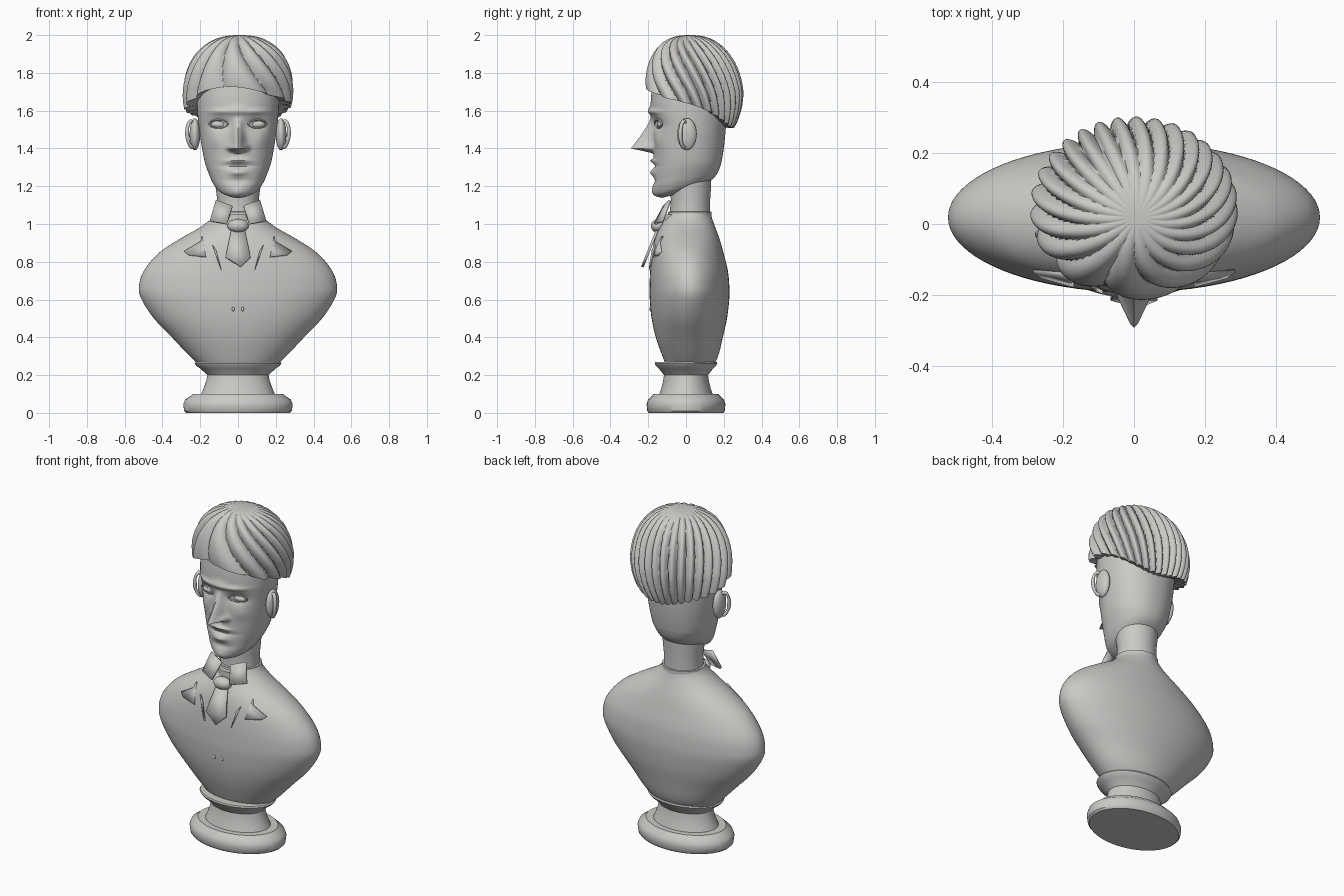
import bpy, bmesh
from math import sin, cos, pi, asin, sqrt, exp, radians
from mathutils import Vector

if "Cube" in bpy.data.objects:
    bpy.data.objects.remove(bpy.data.objects["Cube"], do_unlink=True)

stone = bpy.data.materials.new("pale_stone")
stone.use_nodes = True
stone.diffuse_color = (0.6, 0.59, 0.57, 1)
stone.node_tree.nodes["Principled BSDF"].inputs["Base Color"].default_value = (0.6, 0.59, 0.57, 1)


def finish(name, bm, angle=40):
    bmesh.ops.recalc_face_normals(bm, faces=bm.faces)
    mesh = bpy.data.meshes.new(name)
    bm.to_mesh(mesh)
    bm.free()
    mesh.materials.append(stone)
    obj = bpy.data.objects.new(name, mesh)
    bpy.context.collection.objects.link(obj)
    bpy.ops.object.select_all(action='DESELECT')
    obj.select_set(True)
    bpy.context.view_layer.objects.active = obj
    bpy.ops.object.shade_smooth_by_angle(angle=radians(angle))
    return obj


def skin(name, rings, angle=40):
    """Bridge equal closed rings of points and cap both ends."""
    bm = bmesh.new()
    rows = [[bm.verts.new(p) for p in ring] for ring in rings]
    n = len(rows[0])
    for a, b in zip(rows, rows[1:]):
        for i in range(n):
            j = (i + 1) % n
            bm.faces.new((a[i], a[j], b[j], b[i]))
    bm.faces.new(rows[0])
    bm.faces.new(rows[-1])
    return finish(name, bm, angle)


def sample(rows, z):
    """Smoothly interpolate (z, half width, front, back) rows."""
    k = max(i for i in range(len(rows) - 1) if rows[i][0] <= z or i == 0)
    t = (z - rows[k][0]) / (rows[k + 1][0] - rows[k][0])
    p = [rows[min(max(k + d, 0), len(rows) - 1)] for d in (-1, 0, 1, 2)]
    h = rows[k + 1][0] - rows[k][0]
    out = []
    for c in (1, 2, 3):
        m0 = (p[2][c] - p[0][c]) / (p[2][0] - p[0][0]) * h
        m1 = (p[3][c] - p[1][c]) / (p[3][0] - p[1][0]) * h
        out.append((2*t**3 - 3*t*t + 1) * p[1][c] + (t**3 - 2*t*t + t) * m0
                   + (3*t*t - 2*t**3) * p[2][c] + (t**3 - t*t) * m1)
    return out


def oval(z, rx, front, back, n, power=1.0):
    ring = []
    for i in range(n):
        a = 2 * pi * i / n
        c, s = cos(a), sin(a)
        c = abs(c) ** power * (1 if c > 0 else -1)
        s = abs(s) ** power * (1 if s > 0 else -1)
        ring.append(Vector((rx * c, (front + back) / 2 + (back - front) / 2 * s, z)))
    return ring


def levels(low, high, count):
    return [low + (high - low) * i / count for i in range(count + 1)]


def ball(name, loc, size, tilt=None):
    bm = bmesh.new()
    bmesh.ops.create_uvsphere(bm, u_segments=24, v_segments=14, radius=1)
    for v in bm.verts:
        v.co = Vector((v.co.x * size[0], v.co.y * size[1], v.co.z * size[2])) + Vector(loc)
    return finish(name, bm, 60)


def hoop(name, centre, across, up, thick):
    """Oval tube around a centre, spanned by two half-axis vectors."""
    centre, across, up = Vector(centre), Vector(across), Vector(up)
    normal = across.cross(up).normalized()
    bm = bmesh.new()
    n, m = 32, 10
    rows = []
    for i in range(n):
        a = 2 * pi * i / n
        d = across * cos(a) + up * sin(a)
        out = d.normalized()
        rows.append([bm.verts.new(centre + d + (out * cos(b) + normal * sin(b)) * thick)
                     for b in (2 * pi * k / m for k in range(m))])
    for i in range(n):
        a, b = rows[i], rows[(i + 1) % n]
        for k in range(m):
            bm.faces.new((a[k], a[(k + 1) % m], b[(k + 1) % m], b[k]))
    return finish(name, bm, 60)


def plate(name, points, thick):
    bm = bmesh.new()
    bm.faces.new([bm.verts.new(p) for p in points])
    obj = finish(name, bm, 20)
    mod = obj.modifiers.new("thickness", 'SOLIDIFY')
    mod.thickness = thick
    mod.offset = 0
    return obj


# Turned oval pedestal
foot = [(0, .275), (.01, .285), (.045, .29), (.07, .28), (.09, .25), (.1, .24), (.1, .195),
        (.13, .182), (.17, .168), (.2, .162), (.21, .172), (.235, .2), (.25, .222),
        (.262, .23), (.27, .225)]
skin("pedestal", [oval(z, r, -.72 * r, .72 * r, 72) for z, r in foot], 35)

# Armless torso
torso = [(.24, .19, -.1, .14), (.3, .255, -.125, .17), (.4, .35, -.16, .195), (.5, .445, -.182, .217),
         (.6, .51, -.192, .229), (.66, .525, -.193, .23), (.75, .5, -.19, .222), (.85, .415, -.18, .198),
         (.92, .31, -.165, .178), (.98, .205, -.14, .156), (1.03, .14, -.11, .138), (1.06, .12, -.09, .13)]
skin("torso", [oval(z, *sample(torso, z), 80) for z in levels(.24, 1.06, 60)])


def chest(x, z):
    rx, f, b = sample(torso, z)
    return (f + b) / 2 - (b - f) / 2 * sqrt(max(0, 1 - (x / rx) ** 2))


# Neck
skin("neck", [oval(z, r, f, b, 48) for z, r, f, b in
              [(1.0, .122, -.095, .135), (1.064, .122, -.095, .135), (1.066, .112, -.085, .128),
               (1.13, .11, -.08, .128), (1.19, .118, -.09, .132), (1.26, .12, -.09, .135)]])

# Head with modelled face
skull = [(1.17, .06, -.125, .06), (1.19, .105, -.155, .115), (1.22, .132, -.17, .152), (1.26, .152, -.172, .172),
         (1.32, .174, -.172, .186), (1.4, .19, -.174, .2), (1.5, .205, -.176, .21),
         (1.6, .215, -.186, .215), (1.7, .215, -.182, .22), (1.8, .2, -.16, .2), (1.86, .16, -.11, .16)]
# Each bump: side offset, height, width, tallness, depth
bumps = [(.1, 1.53, .052, .032, -.022), (.09, 1.595, .07, .014, .012), (0, 1.6, .05, .025, .012),
         (.04, 1.405, .018, .018, .022), (.12, 1.44, .04, .04, .008), (0, 1.335, .055, .01, .018),
         (0, 1.31, .075, .006, -.012), (0, 1.285, .045, .012, .018), (0, 1.25, .06, .012, -.008),
         (0, 1.205, .045, .025, .014), (0, 1.365, .012, .014, -.006)]


def face_depth(x, z):
    d = 0
    for bx, bz, w, h, depth in bumps:
        for side in ((1, -1) if bx else (1,)):
            d += depth * exp(-((x - side * bx) / w) ** 2 - ((z - bz) / h) ** 2)
    # Long pointed nose
    if z >= 1.4:
        t = max(0, (1.57 - z) / .17)
    else:
        t = max(0, 1 - (1.4 - z) / .028)
    width = .02 + .014 * t
    return d + .118 * t ** 1.15 * exp(-(abs(x) / width) ** 2.0)


rings = []
for z in levels(1.17, 1.86, 120):
    ring = oval(z, *sample(skull, z), 160, .92)
    for p in ring:
        if p.y < 0:
            p.y -= face_depth(p.x, z) * min(1, -p.y / .08)
        p.z += .25 * min(1, max(0, (1.32 - z) / .13)) * max(p.y, -.2)
    rings.append(ring)
skin("head", rings, 50)

# Swept hair: a dome with a tilted rim and lobed locks combed back
locks, around, steps = 22, 264, 44
rings = [[] for _ in range(steps + 2)]
for i in range(around):
    a = 2 * pi * i / around
    rim = 1.635 - .4 * (.045 + .25 * sin(a)) + .012 * sin(3 * a + 1)
    low = asin((rim - 1.7) / .3)
    for k in range(steps + 1):
        t = k / steps
        psi = low + (pi / 2 - .02 - low) * t
        r = cos(psi) ** .82
        phase = locks * (a - .75 * (1 - t) * cos(a) - .35 * (1 - t)) / 2
        lobe = abs(sin(phase)) ** .7 - .75
        ridge = .036 * lobe * min(1, (1 - t) * 2.2) ** 1.3
        r *= 1 + ridge / .27 * 1.1
        p = Vector((.01 * sin(psi) + .283 * r * cos(a),
                    .045 - .025 * max(0, sin(psi)) + .25 * r * sin(a),
                    1.7 + .3 * sin(psi) + ridge * .5 * max(0, sin(psi))))
        rings[k + 1].append(p)
        if k == 0:
            rings[0].append(Vector((p.x * .7, .04 + (p.y - .04) * .7, p.z + .015)))
skin("hair", rings, 50)

for side, label in ((1, "left"), (-1, "right")):
    # Ears: a domed shell with a rim ring in front
    ball(label + "_ear", (side * .228, .005, 1.475), (.028, .052, .085))
    hoop(label + "_ear_rim", (side * .245, -.012, 1.475), (side * .024, -.018, 0),
         (side * .004, 0, .068), .011)
    # Eyes
    ball(label + "_eye", (side * .1, -.132, 1.527), (.042, .022, .02))
    hoop(label + "_eyelids", (side * .103, -.147, 1.53), (.048, side * .018, 0), (0, -.004, .021), .005)
    # Collar wings
    plate(label + "_collar_wing", [(side * x, y, z) for x, y, z in
          [(.115, -.085, 1.125), (.03, -.115, 1.095), (.06, -.165, 1.0), (.148, -.125, 1.015)]], .014)
    # Lapel tips and folds raised off the chest
    tip = [(.19, .935), (.2, .905), (.285, .855), (.26, .835), (.17, .825)]
    fold = [(.135, .89), (.115, .86), (.088, .755), (.105, .8)]
    for part, shape in (("lapel_tip", tip), ("lapel_fold", fold)):
        plate(label + "_" + part, [(side * x, chest(x, z) - .006, z) for x, z in shape], .01)
    ball(label + "_button", (side * .025, chest(.025, .55), .55), (.007, .006, .012))

# Necktie
ball("tie_knot", (0, -.148, .99), (.056, .038, .036))
plate("tie_blade", [(x, -.152 - .4 * (.97 - z), z) for x, z in
      [(-.035, .97), (.035, .97), (.066, .825), (.015, .772), (-.066, .825)]], .014)
skin("shirt_band", [oval(z, r, -.125, .1, 32) for z, r in [(1.0, .1), (1.05, .09)]])
